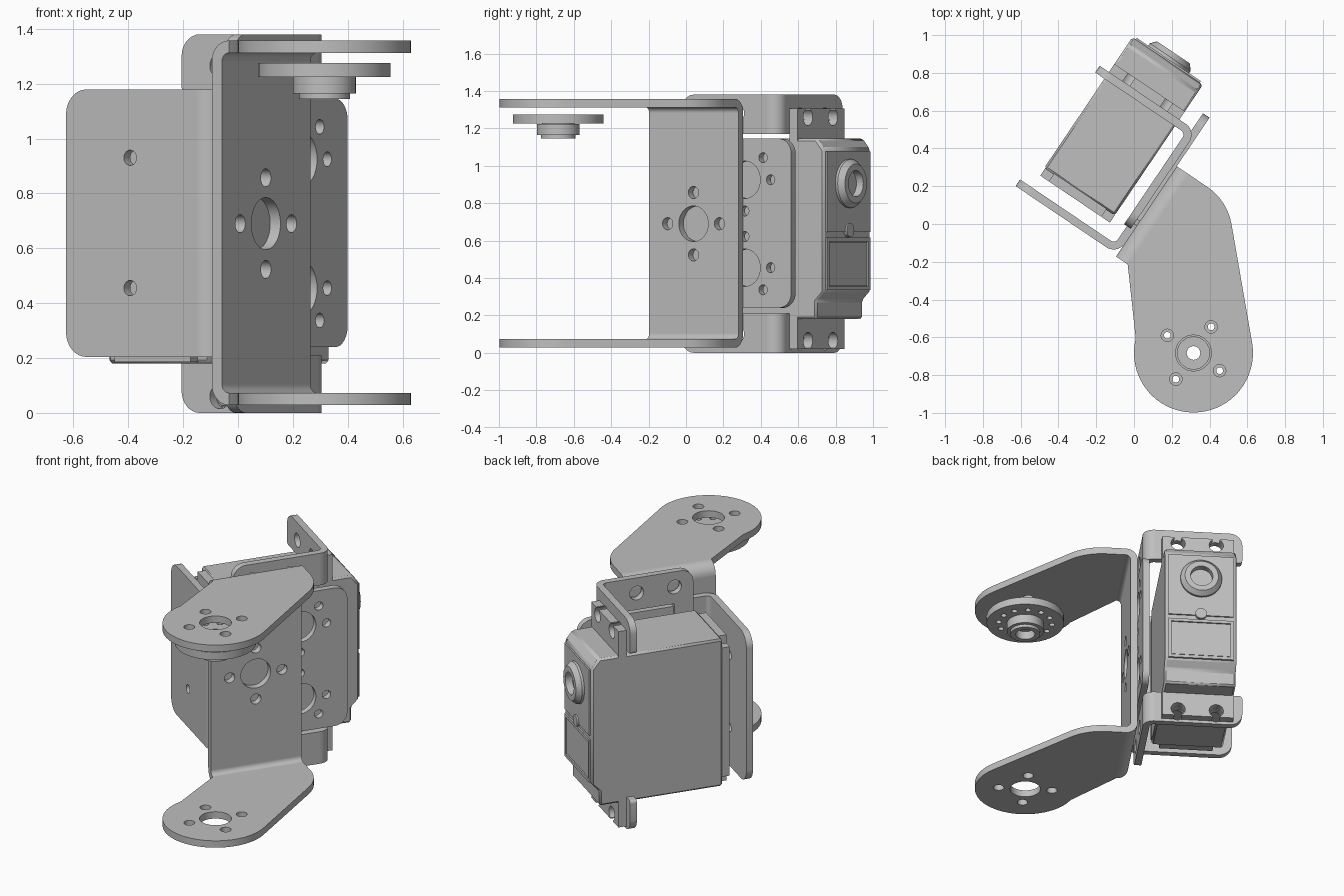
import bpy, bmesh
from math import sin, cos, tan, radians, pi
from mathutils import Matrix, Vector

if "Cube" in bpy.data.objects:
    bpy.data.objects.remove(bpy.data.objects["Cube"])

grey = bpy.data.materials.new("plain_grey")
grey.use_nodes = True
grey.diffuse_color = (0.52, 0.52, 0.52, 1)
grey.node_tree.nodes["Principled BSDF"].inputs["Base Color"].default_value = (0.52, 0.52, 0.52, 1)

# The assembly is modelled square (u, v, z) and then turned about z
TURN = Matrix.Rotation(radians(56), 4, "Z")
UV = Matrix.Identity(4)
UZ = Matrix(((1, 0, 0, 0), (0, 0, 1, 0), (0, 1, 0, 0), (0, 0, 0, 1)))
VZ = Matrix(((0, 0, 1, 0), (1, 0, 0, 0), (0, 1, 0, 0), (0, 0, 0, 1)))
parts = []


def finish(name, bm, frame):
    bmesh.ops.remove_doubles(bm, verts=bm.verts, dist=1e-5)
    bm.transform(TURN @ frame)
    bmesh.ops.recalc_face_normals(bm, faces=bm.faces)
    mesh = bpy.data.meshes.new(name)
    bm.to_mesh(mesh)
    bm.free()
    mesh.materials.append(grey)
    ob = bpy.data.objects.new(name, mesh)
    bpy.context.collection.objects.link(ob)
    parts.append(ob)
    return ob


def arc(cx, cy, r, a0, a1, n=12):
    return [(cx + r * cos(radians(a0 + (a1 - a0) * i / n)),
             cy + r * sin(radians(a0 + (a1 - a0) * i / n))) for i in range(n + 1)]


def circle(cx, cy, r, n=32):
    return arc(cx, cy, r, 0, 360, n)[:-1]


def ring_of_holes(cx, cy, dist, r, angles):
    return [circle(cx + dist * cos(radians(a)), cy + dist * sin(radians(a)), r, 20) for a in angles]


def rounded(points):
    """Outline from (x, y) or (x, y, corner radius) points."""
    out = []
    for i, p in enumerate(points):
        if len(p) == 2:
            out.append(p)
            continue
        c = Vector(p[:2])
        a = (Vector(points[i - 1][:2]) - c).normalized()
        b = (Vector(points[(i + 1) % len(points)][:2]) - c).normalized()
        half = a.angle(b) / 2
        centre = c + (a + b).normalized() * p[2] / sin(half)
        start = (c + a * p[2] / tan(half) - centre).normalized()
        end = (c + b * p[2] / tan(half) - centre).normalized()
        out += [tuple(centre + start.slerp(end, k / 8).normalized() * p[2]) for k in range(9)]
    return out


def box(x0, x1, y0, y1):
    return [(x0, y0), (x1, y0), (x1, y1), (x0, y1)]


def prism(name, outline, d0, d1, frame, holes=()):
    """Extrude an outline with holes from depth d0 to d1."""
    curve = bpy.data.curves.new(name, "CURVE")
    curve.dimensions = "2D"
    curve.fill_mode = "BOTH"
    curve.extrude = (d1 - d0) / 2
    for loop in [outline, *holes]:
        s = curve.splines.new("POLY")
        s.points.add(len(loop) - 1)
        for pt, co in zip(s.points, loop):
            pt.co = (co[0], co[1], 0, 1)
        s.use_cyclic_u = True
    temp = bpy.data.objects.new(name + "_outline", curve)
    bpy.context.collection.objects.link(temp)
    deps = bpy.context.evaluated_depsgraph_get()
    mesh = bpy.data.meshes.new_from_object(temp.evaluated_get(deps))
    bm = bmesh.new()
    bm.from_mesh(mesh)
    bpy.data.objects.remove(temp)
    bpy.data.curves.remove(curve)
    bpy.data.meshes.remove(mesh)
    return finish(name, bm, frame @ Matrix.Translation((0, 0, (d0 + d1) / 2)))


def bend(name, cx, cy, r_in, r_out, a0, a1, d0, d1, frame):
    return prism(name, arc(cx, cy, r_out, a0, a1) + arc(cx, cy, r_in, a1, a0), d0, d1, frame)


def lathe(name, profile, frame, steps=48):
    bm = bmesh.new()
    vs = [bm.verts.new((r, 0, z)) for r, z in profile]
    es = [bm.edges.new((vs[i - 1], vs[i])) for i in range(len(vs))]
    bmesh.ops.spin(bm, geom=vs + es, cent=(0, 0, 0), axis=(0, 0, 1), angle=2 * pi, steps=steps)
    return finish(name, bm, frame)


# Large U bracket: web, two bends, two arms
HU, HV = -0.390, -0.643
CROSS = range(0, 360, 90)
prism("large_bracket_web", box(-0.196, 0.38, 0.103, 1.282), -0.062, -0.017, UZ,
      [circle(0.09, 0.69, 0.095)] + ring_of_holes(0.09, 0.69, 0.167, 0.033, CROSS))
arm = rounded([(0.38, -0.092), (-0.196, -0.092)] + arc(HU, HV, 0.315, 110, 313, 40)
              + [(0.38, -0.34, 0.3)])
for side, z0, zc, a in (("lower", 0.028, 0.103, -90), ("upper", 1.312, 1.282, 0)):
    prism(side + "_arm", arm, z0, z0 + 0.045, UV,
          [circle(HU, HV, 0.095)] + ring_of_holes(HU, HV, 0.167, 0.033, CROSS))
    bend(side + "_arm_bend", -0.092, zc, 0.03, 0.075, a, a + 90, -0.196, 0.38, VZ)

# Horn under the upper arm
prism("horn_disc", circle(HU, HV, 0.242, 48), 1.225, 1.275, UV,
      [circle(HU, HV, 0.085)] + ring_of_holes(HU, HV, 0.167, 0.018, range(0, 360, 30)))
lathe("horn_hub", [(0.036, 1.255), (0.086, 1.255), (0.086, 1.224), (0.115, 1.224), (0.115, 1.165),
                   (0.093, 1.165), (0.093, 1.145), (0.06, 1.145), (0.06, 1.2), (0.036, 1.2)],
      Matrix.Translation((HU, HV, 0)))

# L bracket: perforated leg, bend, plain leg
leg_holes = []
for z, s in ((0.455, -1), (0.925, 1)):
    leg_holes += [circle(0.39, z, 0.1)]
    leg_holes += ring_of_holes(0.39, z, 0.167, 0.027, [s * a for a in (0, 45, 135, 180, 270)])
prism("l_bracket_long_leg",
      rounded([(-0.114, 0.204), (0.0, 0.204), (0.03, 0.24), (0.69, 0.24, 0.08),
               (0.69, 1.145, 0.08), (0.03, 1.145), (0.0, 1.179), (-0.114, 1.179)]),
      -0.017, 0.025, UZ, leg_holes)
bend("l_bracket_bend", -0.114, 0.053, 0.028, 0.07, 180, 270, 0.204, 1.179, UV)
prism("l_bracket_short_leg",
      rounded([(0.053, 0.204), (0.632, 0.204, 0.09), (0.632, 1.179, 0.09), (0.053, 1.179)]),
      -0.184, -0.142, VZ, [circle(0.35, z, 0.028, 20) for z in (0.455, 0.93)])

# Motor bracket: open frame with two bent tabs
prism("motor_bracket_frame",
      rounded([(-0.03, 0, 0.08), (0.523, 0), (0.523, 0.21), (0.09, 0.21), (0.09, 1.17),
               (0.523, 1.17), (0.523, 1.38), (-0.03, 1.38, 0.08)]), 0.0, 0.043, UZ,
      [circle(u, z, 0.045, 24) for u in (0.09, 0.33) for z in (0.1, 1.28)])
for side, inner, outer, zh in (("lower", 0.21, 0, 0.06), ("upper", 1.17, 1.38, 1.265)):
    bend(side + "_tab_bend", 0.523, 0.07, 0.027, 0.07, 270, 360, min(inner, outer), max(inner, outer), UV)
    prism(side + "_tab", rounded([(0.07, inner), (0.07, outer), (0.619, outer, 0.08), (0.619, inner, 0.02)]),
          0.55, 0.593, VZ, [circle(v, zh, 0.045, 24) for v in (0.21, 0.45)])


# Motor ears with open screw slots
def slots(centres, z, edge, turn):
    out = []
    for v in centres:
        cut = arc(v, z, 0.045, 240 + turn, turn - 60, 16)
        out += [(cut[0][0], edge), *cut, (cut[-1][0], edge)]
    return out


prism("motor_ears", [(0.11, 0.02)] + slots((0.21, 0.45), 0.065, 0.02, 0) + [(0.56, 0.02), (0.56, 1.305)]
      + slots((0.45, 0.21), 1.26, 1.305, 180) + [(0.11, 1.305)], 0.593, 0.645, VZ)

# Motor body, rear cap with notched corners
body = prism("motor_body", [(-0.02, 0.18), (0.765, 0.18), (0.765, 0.28), (0.815, 0.33), (0.815, 1.09),
                            (0.77, 1.145), (-0.02, 1.145)], 0.11, 0.56, UZ)
N = 0.055
rear = [(0.11 + N, 0.185), (0.555 - N, 0.185), (0.555 - N, 0.185 + N), (0.555, 0.185 + N),
        (0.555, 1.14 - N), (0.555 - N, 1.14 - N), (0.555 - N, 1.14), (0.11 + N, 1.14),
        (0.11 + N, 1.14 - N), (0.11, 1.14 - N), (0.11, 0.185 + N), (0.11 + N, 0.185 + N)]
prism("motor_rear_cap", rear, -0.065, -0.015, VZ)
bev = body.modifiers.new("soft_edges", "BEVEL")
bev.width = 0.012
bev.segments = 1

# Motor front details
prism("gear_cover", box(0.13, 0.54, 0.645, 1.075), 0.81, 0.825, VZ)
prism("front_panel", box(0.13, 0.54, 0.335, 0.615), 0.81, 0.825, VZ, [box(0.15, 0.52, 0.355, 0.595)])
prism("front_panel_inset", box(0.155, 0.515, 0.36, 0.59), 0.81, 0.82, VZ)
prism("front_pin", circle(0.335, 0.655, 0.036, 24), 0.81, 0.835, VZ)
lathe("output_boss", [(0.07, 0.826), (0.13, 0.82), (0.13, 0.84), (0.105, 0.87), (0.07, 0.87)],
      VZ @ Matrix.Translation((0.335, 0.905, 0)))

bpy.ops.object.select_all(action="DESELECT")
for ob in parts:
    ob.select_set(True)
bpy.context.view_layer.objects.active = parts[0]
bpy.ops.object.shade_smooth_by_angle(angle=radians(30))
